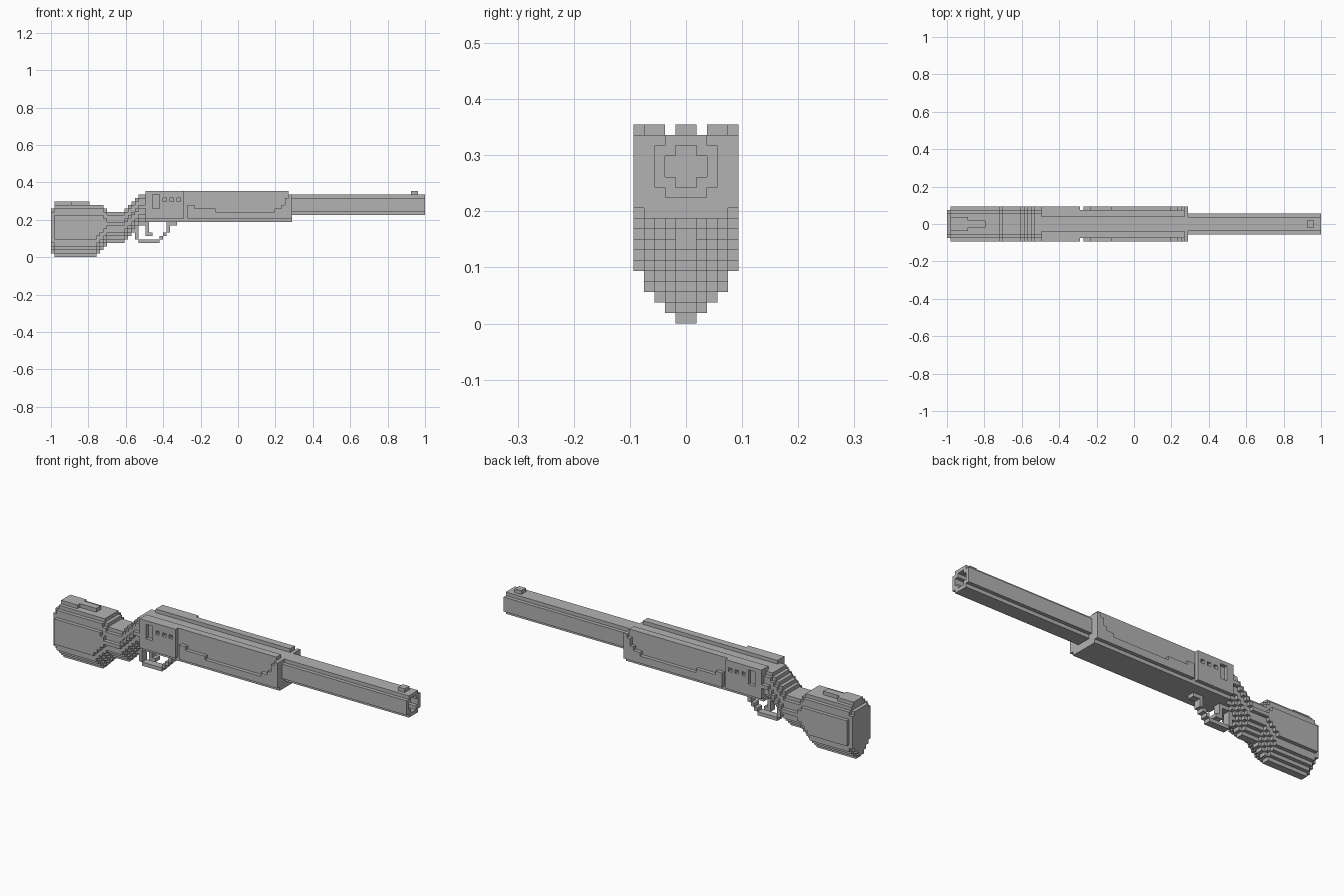
import bpy, bmesh
from mathutils import Vector

if "Cube" in bpy.data.objects:
    bpy.data.objects.remove(bpy.data.objects["Cube"], do_unlink=True)

LENGTH = 107            # block count along the longest side
U = 2 / LENGTH

grey = bpy.data.materials.new("plain_grey")
grey.use_nodes = True
COLOUR = (0.45, 0.45, 0.45, 1)
grey.diffuse_color = COLOUR
grey.node_tree.nodes["Principled BSDF"].inputs["Base Color"].default_value = COLOUR


def box(i0, i1, half, k0, k1, inner=0):
    """Blocks from i0 to i1 and k0 to k1, mirrored in y between inner and half."""
    return {(i, j, k) for i in range(i0, i1) for k in range(k0, k1)
            for h in range(inner, half) for j in (h, -h - 1)}


AXES = [Vector(a) for a in ((1, 0, 0), (0, 1, 0), (0, 0, 1))]


def build(name, cells):
    """Skin the outside of a block set and merge its flat areas."""
    bm = bmesh.new()
    verts = {}

    def vert(p):
        key = tuple(round(c) for c in p)
        if key not in verts:
            verts[key] = bm.verts.new((key[0] * U - 1, key[1] * U, key[2] * U))
        return verts[key]

    for cell in sorted(cells):
        c = Vector(cell)
        for n in range(3):
            a, b, d = AXES[n], AXES[(n + 1) % 3], AXES[(n + 2) % 3]
            for side in (0, 1):
                step = a if side else -a
                if tuple(int(v) for v in c + step) in cells:
                    continue
                o = c + a * side
                ring = [o, o + b, o + b + d, o + d]
                bm.faces.new([vert(p) for p in (ring if side else ring[::-1])])
    bmesh.ops.dissolve_limit(bm, angle_limit=0.01, verts=bm.verts, edges=bm.edges)
    me = bpy.data.meshes.new(name)
    bm.to_mesh(me)
    bm.free()
    me.materials.append(grey)
    ob = bpy.data.objects.new(name, me)
    bpy.context.collection.objects.link(ob)
    return ob


# Stock and grip: a rounded section that follows a top and a bottom line
def stepped(line, i):
    return [v for start, v in line if start <= i][-1]


TOP = [(0, 14), (1, 15), (15, 14), (16, 13), (21, 14), (22, 15), (23, 16),
       (24, 17), (25, 18)]
BOTTOM = [(0, 1), (1, 0), (13, 1), (14, 2), (15, 3), (16, 4), (21, 5), (22, 6),
          (23, 7), (24, 8), (25, 9), (27, 10)]
LOWER_WIDTHS = (1, 2, 3, 4, 4, 5)
UPPER_WIDTHS = (3, 4, 4, 5)
stock = set()
for i in range(28):
    top, bottom = stepped(TOP, i), stepped(BOTTOM, i)
    for k in range(bottom, top):
        half = min(LOWER_WIDTHS[min(k - bottom, 5)], UPPER_WIDTHS[min(top - 1 - k, 3)])
        stock |= box(i, i + 1, min(half, 4) if i == 0 else half, k, k + 1)
# Cheek ridge on top
stock |= box(1, 6, 2, 15, 16) | box(6, 11, 1, 15, 16)
build("stock", stock)

# Receiver with a groove along the top
receiver = box(27, 68, 4, 10, 18) | box(27, 68, 4, 18, 19, inner=2)
receiver |= box(68, 69, 4, 10, 18)
# Side plates with a slot and three small ports
receiver |= box(27, 38, 5, 11, 19, inner=4)
receiver -= box(29, 31, 5, 14, 18, inner=4)
for i in (32, 34, 36):
    receiver -= box(i, i + 1, 5, 16, 17, inner=4)
# Raised fore-end around the recessed side panel
for i0, i1, top in ((39, 41, 15), (41, 47, 14), (47, 64, 13), (64, 66, 14), (66, 67, 15),
                    (67, 68, 17), (68, 69, 18)):
    receiver |= box(i0, i1, 5, 11, top, inner=4)
build("receiver", receiver)

# Barrel with cut corners and a hollow bore
barrel = box(66, LENGTH, 3, 13, 17) | box(66, LENGTH, 2, 12, 18)
barrel -= box(LENGTH - 10, LENGTH, 2, 14, 16) | box(LENGTH - 10, LENGTH, 1, 13, 17)
build("barrel", barrel)
build("front_sight", box(103, 105, 1, 18, 19))

# Trigger guard and trigger
guard = box(24, 25, 1, 5, 9) | box(25, 31, 1, 4, 5) | box(31, 32, 1, 5, 6)
guard |= box(32, 33, 1, 6, 7) | box(33, 34, 1, 7, 9) | box(34, 36, 1, 9, 10)
guard |= box(33, 34, 1, 9, 10)
build("trigger_guard", guard)
build("trigger", box(27, 28, 1, 6, 10) | box(28, 29, 1, 6, 7))
